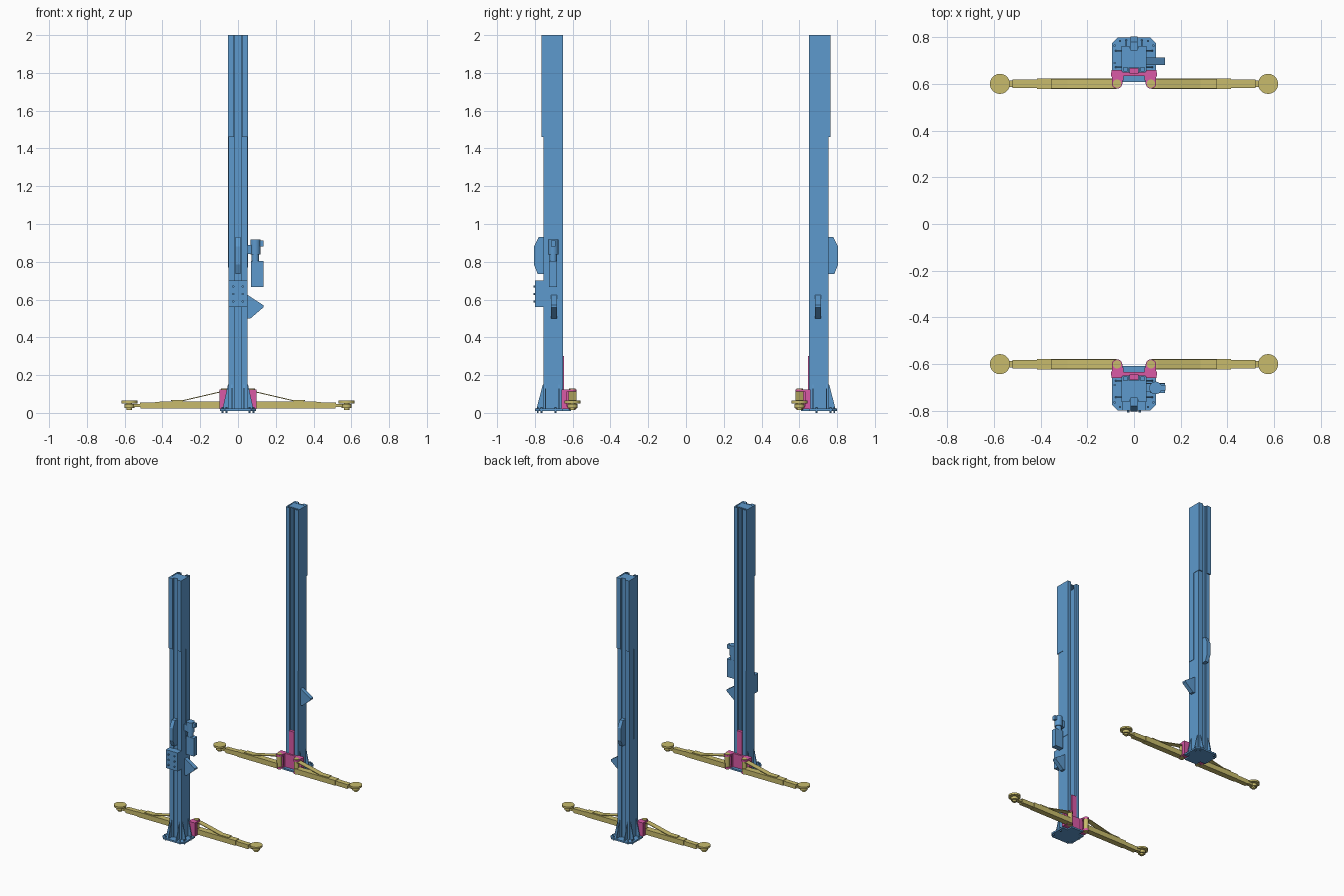
import bpy, bmesh, math


def material(name, rgb):
    m = bpy.data.materials.new(name)
    m.diffuse_color = (*rgb, 1)
    return m


BLUE = material("blue paint", (0.11, 0.32, 0.61))
YELLOW = material("yellow paint", (0.58, 0.50, 0.15))
PINK = material("pink paint", (0.70, 0.10, 0.38))


def prism(name, pts, axis, a, b, mat, sx=1, sy=1, smooth=False):
    """Extrude a profile along an axis; sx and sy mirror it. d is distance from the y centre.
    axis z: (x, d) points, axis x: (d, z) points, axis y: (x, z) points."""
    place = {"z": lambda p, t: (sx * p[0], sy * p[1], t),
             "x": lambda p, t: (sx * t, sy * p[0], p[1]),
             "y": lambda p, t: (sx * p[0], sy * t, p[1])}[axis]
    bm = bmesh.new()
    lo = [bm.verts.new(place(p, a)) for p in pts]
    hi = [bm.verts.new(place(p, b)) for p in pts]
    bm.faces.new(lo)
    bm.faces.new(hi)
    n = len(pts)
    for i in range(n):
        j = (i + 1) % n
        bm.faces.new((lo[i], lo[j], hi[j], hi[i]))
    bmesh.ops.recalc_face_normals(bm, faces=bm.faces)
    me = bpy.data.meshes.new(name)
    bm.to_mesh(me)
    bm.free()
    me.materials.append(mat)
    ob = bpy.data.objects.new(name, me)
    bpy.context.collection.objects.link(ob)
    if smooth:
        bpy.ops.object.select_all(action="DESELECT")
        ob.select_set(True)
        bpy.context.view_layer.objects.active = ob
        bpy.ops.object.shade_smooth_by_angle(angle=math.radians(35))
    return ob


def box(name, x0, x1, d0, d1, z0, z1, mat, sx=1, sy=1):
    return prism(name, [(x0, d0), (x1, d0), (x1, d1), (x0, d1)], "z", z0, z1, mat, sx, sy)


def arc(cx, cy, r, start=0, end=360, n=24):
    count = n if end - start == 360 else n + 1
    return [(cx + r * math.cos(math.radians(start + (end - start) * i / n)),
             cy + r * math.sin(math.radians(start + (end - start) * i / n))) for i in range(count)]


def cyl(name, cx, cy, r, axis, a, b, mat, sx=1, sy=1, n=24):
    return prism(name, arc(cx, cy, r, n=n), axis, a, b, mat, sx, sy, True)


def both_sides(pts):
    return pts + [(-x, d) for x, d in reversed(pts)]


def post(s):
    # base plate, gussets and anchor bolts
    prism("base_plate", both_sides([(0.05, 0.61), (0.05, 0.655), (0.095, 0.655),
                                    (0.095, 0.775), (0.07, 0.8)]), "z", 0.01, 0.022, BLUE, 1, s)
    for sx in (1, -1):
        for d in (0.67, 0.74):
            prism("side_gusset", [(0.05, 0.02), (0.082, 0.02), (0.053, 0.15), (0.05, 0.15)],
                  "y", d, d + 0.006, BLUE, sx, s)
        prism("back_gusset", [(0.75, 0.02), (0.792, 0.02), (0.758, 0.15), (0.75, 0.15)],
              "x", 0.03, 0.036, BLUE, sx, s)
        for x, d in ((0.083, 0.69), (0.083, 0.765), (0.06, 0.785)):
            cyl("anchor_bolt", x, d, 0.005, "z", 0, 0.032, BLUE, sx, s, 8)

    # C-shaped column with a shallow groove down the back
    prism("column", both_sides([(0.022, 0.672), (0.022, 0.65), (0.05, 0.65), (0.05, 0.755),
                                (0.016, 0.755), (0.016, 0.747)])[:6]
          + [(-0.016, 0.747), (-0.016, 0.755), (-0.05, 0.755), (-0.05, 0.65), (-0.022, 0.65),
             (-0.022, 0.672), (-0.028, 0.672), (-0.028, 0.656), (-0.044, 0.656), (-0.044, 0.741),
             (0.044, 0.741), (0.044, 0.656), (0.028, 0.656), (0.028, 0.672)],
          "z", 0.02, 2.0, BLUE, 1, s)
    box("column_cap", -0.045, 0.045, 0.672, 0.745, 1.99, 1.998, BLUE, 1, s)

    # extension overlay: long side plates and wider upper back strips
    for sx in (1, -1):
        prism("extension_side", [(0.655, 0.77), (0.703, 0.77), (0.703, 1.46), (0.764, 1.46),
                                 (0.764, 2.0), (0.655, 2.0)], "x", 0.049, 0.053, BLUE, sx, s)
        box("extension_back", 0.02, 0.05, 0.754, 0.764, 1.46, 2.0, BLUE, sx, s)

    # pulley cover on the back
    prism("pulley_cover", [(0.745, 0.735), (0.785, 0.735), (0.805, 0.785), (0.805, 0.88),
                           (0.78, 0.93), (0.745, 0.93)], "x", -0.014, 0.014, BLUE, 1, s)

    # adapter holder on the right side
    prism("adapter_holder", [(0.05, 0.5), (0.066, 0.5), (0.134, 0.558), (0.134, 0.57),
                             (0.05, 0.625)], "y", 0.682, 0.714, BLUE, 1, s)

    # carriage: stem inside the column, crosspiece and arm brackets
    box("carriage_stem", -0.02, 0.02, 0.645, 0.668, 0.02, 0.3, PINK, 1, s)
    box("carriage_crosspiece", -0.098, 0.098, 0.634, 0.649, 0.02, 0.125, PINK, 1, s)
    for sx in (1, -1):
        tab = [(0.095, 0.655)] + [(0.05, 0.655)] + arc(0.0725, 0.603, 0.0225, 180, 360, 12)
        for z in (0.02, 0.112):
            prism("bracket_plate", tab, "z", z, z + 0.013, PINK, sx, s)
        box("bracket_side", 0.046, 0.052, 0.615, 0.65, 0.02, 0.125, PINK, sx, s)
        box("bracket_back", 0.05, 0.097, 0.63, 0.66, 0.02, 0.125, PINK, sx, s)
        arm(sx, s)


def arm(sx, s):
    # pivot, telescoping tubes and fork
    cyl("arm_pivot", 0.0725, 0.602, 0.018, "z", 0.015, 0.128, YELLOW, sx, s)
    box("arm_outer_tube", 0.075, 0.415, 0.579, 0.623, 0.022, 0.061, YELLOW, sx, s)
    prism("arm_inner_tube", [(0.4, 0.024), (0.515, 0.022), (0.52, 0.055), (0.4, 0.057)],
          "y", 0.583, 0.619, YELLOW, sx, s)
    box("arm_fork", 0.515, 0.56, 0.587, 0.615, 0.03, 0.046, YELLOW, sx, s)
    # sloped guard strip over the arm
    prism("arm_guard", [(0.08, 0.107), (0.1, 0.107), (0.285, 0.064), (0.355, 0.064),
                        (0.355, 0.069), (0.285, 0.069), (0.1, 0.112), (0.08, 0.112)],
          "y", 0.581, 0.621, YELLOW, sx, s)
    box("arm_guard_foot", 0.29, 0.35, 0.584, 0.618, 0.06, 0.066, YELLOW, sx, s)
    # lifting pad
    cyl("pad_hub", 0.575, 0.601, 0.026, "z", 0.027, 0.046, YELLOW, sx, s)
    cyl("pad_screw", 0.575, 0.601, 0.014, "z", 0.015, 0.055, YELLOW, sx, s)
    cyl("pad_disc", 0.575, 0.601, 0.043, "z", 0.051, 0.065, YELLOW, sx, s, 32)


for side in (-1, 1):
    post(side)

# control box with buttons on the front post
box("control_box", -0.05, 0.05, 0.75, 0.8, 0.56, 0.7, BLUE, 1, -1)
for x in (-0.025, 0.025):
    for z in (0.59, 0.63, 0.67):
        cyl("control_button", x, z, 0.006, "y", 0.8, 0.808, BLUE, 1, -1, 10)

# hydraulic power unit on the front post
box("oil_tank", 0.068, 0.134, 0.683, 0.724, 0.667, 0.805, BLUE, 1, -1)
cyl("pump_neck", 0.092, 0.703, 0.02, "z", 0.8, 0.845, BLUE, 1, -1)
cyl("pump_motor", 0.092, 0.703, 0.027, "z", 0.838, 0.917, BLUE, 1, -1)
box("pump_switch", 0.11, 0.135, 0.69, 0.714, 0.88, 0.912, BLUE, 1, -1)
box("pump_mount", 0.05, 0.075, 0.685, 0.72, 0.84, 0.89, BLUE, 1, -1)
